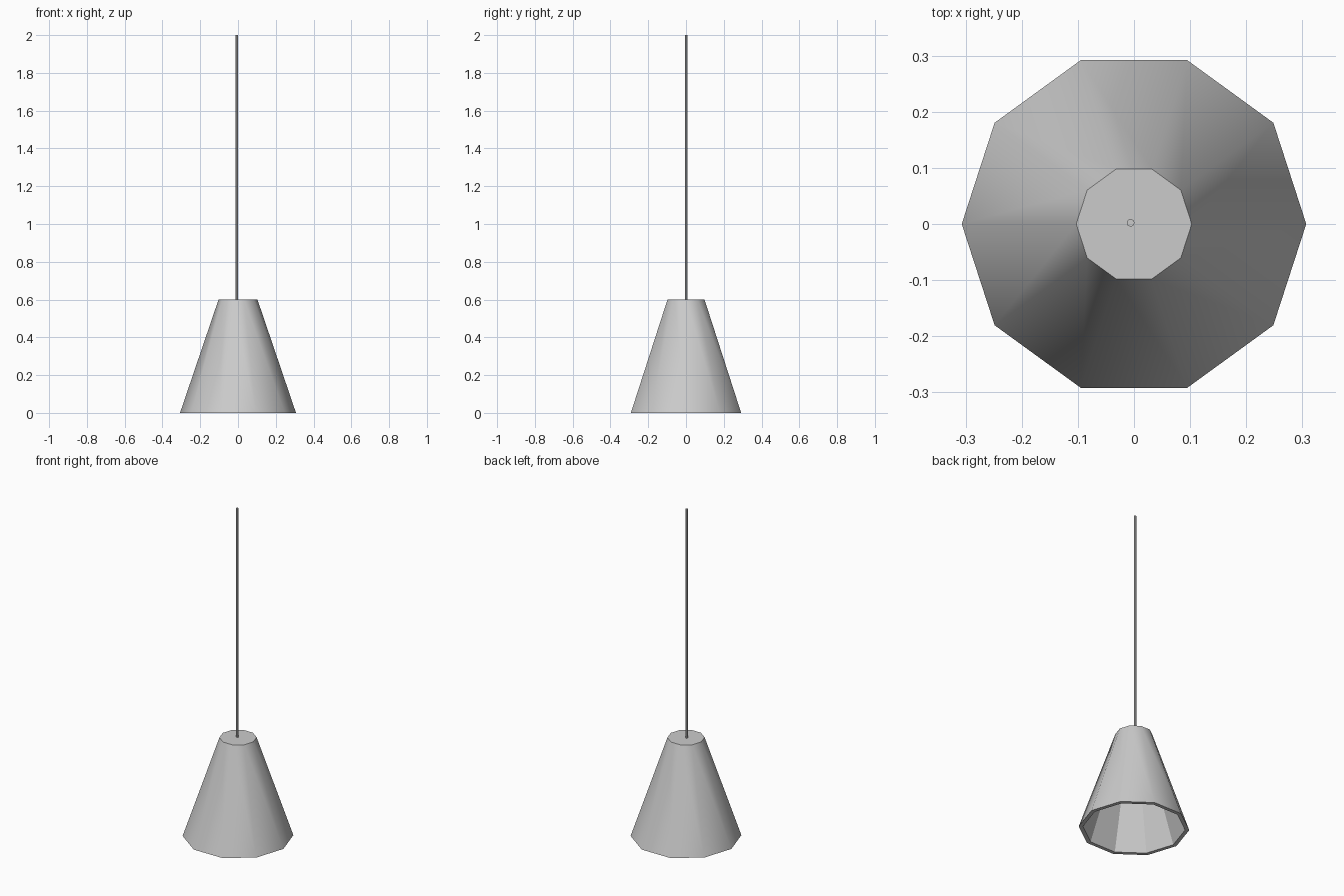
import bpy, bmesh, math

if "Cube" in bpy.data.objects:
    bpy.data.objects.remove(bpy.data.objects["Cube"])

SIDES = 10


def ring(bm, radius, z):
    return [bm.verts.new((radius * math.cos(math.tau * i / SIDES),
                          radius * math.sin(math.tau * i / SIDES), z))
            for i in range(SIDES)]


def finish(bm, name):
    bmesh.ops.recalc_face_normals(bm, faces=bm.faces)
    mesh = bpy.data.meshes.new(name)
    bm.to_mesh(mesh)
    bm.free()
    obj = bpy.data.objects.new(name, mesh)
    bpy.context.collection.objects.link(obj)
    return obj


# Hollow ten-sided shade: smooth outside, flat rim and faceted inside
bm = bmesh.new()
profile = [(0.103, 0.6), (0.307, 0.0), (0.284, 0.0), (0.087, 0.58)]
rings = [ring(bm, r, z) for r, z in profile]
for k in range(3):
    a, b = rings[k], rings[k + 1]
    for i in range(SIDES):
        j = (i + 1) % SIDES
        face = bm.faces.new((a[i], b[i], b[j], a[j]))
        face.smooth = (k == 0)
bm.faces.new(rings[0])
bm.faces.new(rings[3])
for ring_verts in rings:
    for i in range(SIDES):
        edge = bm.edges.get((ring_verts[i], ring_verts[(i + 1) % SIDES]))
        edge.smooth = False
finish(bm, "lamp_shade")

# Thin hanging cord
bm = bmesh.new()
bmesh.ops.create_cone(bm, cap_ends=True, segments=8, radius1=0.007,
                      radius2=0.007, depth=1.41)
bmesh.ops.translate(bm, verts=bm.verts, vec=(-0.006, 0.002, 1.295))
finish(bm, "hanging_cord")
